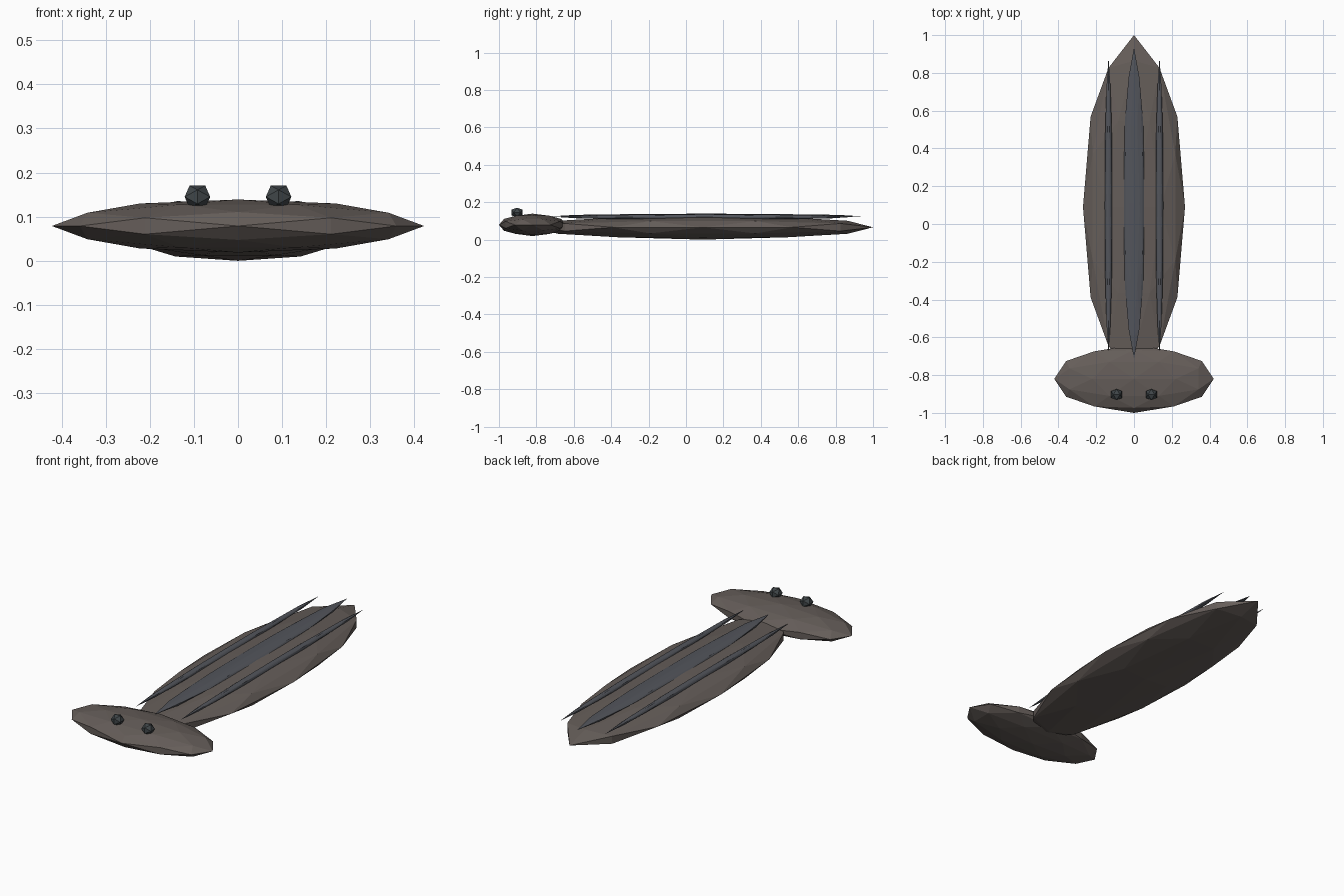
import bpy, bmesh
from mathutils import Vector

if "Cube" in bpy.data.objects:
    bpy.data.objects.remove(bpy.data.objects["Cube"])

PHI = (1 + 5 ** 0.5) / 2


def material(name, rgb):
    m = bpy.data.materials.new(name)
    m.diffuse_color = (*rgb, 1)
    m.use_nodes = True
    m.node_tree.nodes["Principled BSDF"].inputs["Base Color"].default_value = m.diffuse_color
    return m


def ball(name, centre, radii, mat, faceted=80):
    """Ellipsoid from an icosahedron with its two-fold axes on x, y and z (20 or 80 faces)."""
    pts = []
    for a in (-1, 1):
        for b in (-PHI, PHI):
            pts += [Vector((b, a, 0)), Vector((a, 0, b)), Vector((0, b, a))]
    if faceted == 80:
        # edge midpoints are pushed out to the sphere
        pts += [p + q for i, p in enumerate(pts) for q in pts[:i]
                if (p - q).length < 2.01]
    bm = bmesh.new()
    for p in pts:
        n = p.normalized()
        bm.verts.new([c + r * k for c, r, k in zip((0, 0, 0), (1, 1, 1), n)])
    bmesh.ops.convex_hull(bm, input=bm.verts[:])
    bmesh.ops.scale(bm, vec=radii, verts=bm.verts[:])
    bmesh.ops.recalc_face_normals(bm, faces=bm.faces[:])
    me = bpy.data.meshes.new(name)
    bm.to_mesh(me)
    bm.free()
    me.materials.append(mat)
    ob = bpy.data.objects.new(name, me)
    ob.location = centre
    bpy.context.collection.objects.link(ob)
    return ob


skin = material("skin", (0.13, 0.11, 0.10))
stripe = material("stripe", (0.085, 0.09, 0.105))
dark = material("eye_dark", (0.05, 0.06, 0.065))

# flat body and wide head
ball("body", (0, 0.09, 0.066), (0.27, 0.91, 0.066), skin)
ball("head", (0, -0.82, 0.079), (0.422, 0.18, 0.06), skin)

# stripes along the back
ball("centre_stripe", (0, 0.11, 0.125), (0.057, 0.825, 0.014), stripe)
for side, s in (("left", -1), ("right", 1)):
    ball(side + "_stripe", (s * 0.135, 0.098, 0.121), (0.02, 0.786, 0.015), stripe)
    # eyes
    ball(side + "_eye", (s * 0.092, -0.903, 0.145), (0.034, 0.034, 0.03), dark, 20)
